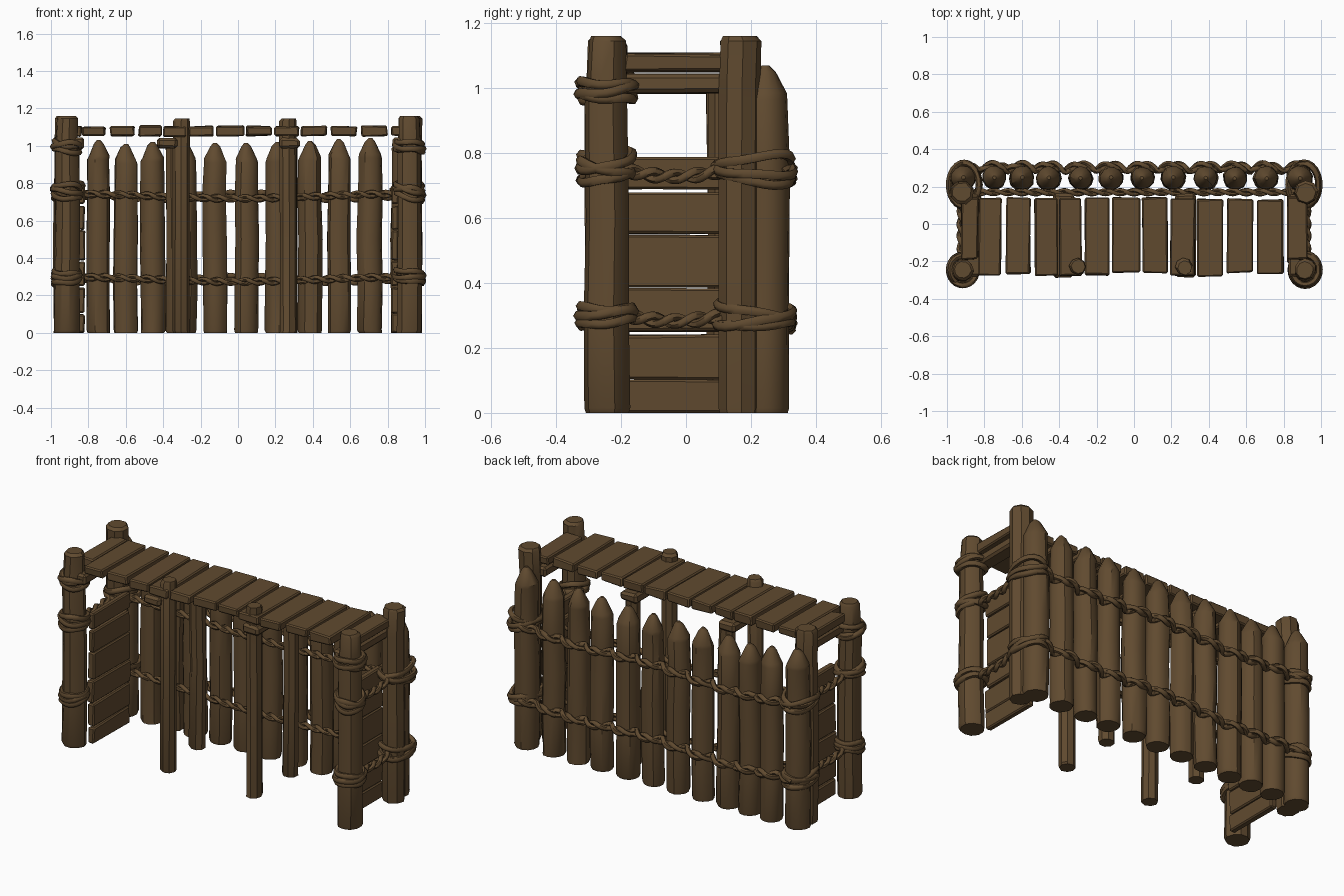
import bpy, bmesh, math, random
from mathutils import Vector

if "Cube" in bpy.data.objects:
    bpy.data.objects.remove(bpy.data.objects["Cube"])

random.seed(4)
wood = bpy.data.materials.new("brown wood")
wood.diffuse_color = (0.118, 0.069, 0.029, 1)
wood.use_nodes = True
wood.node_tree.nodes["Principled BSDF"].inputs["Base Color"].default_value = wood.diffuse_color
R = random.uniform


def finish(ob, angle=35):
    ob.data.materials.clear()
    ob.data.materials.append(wood)
    bpy.ops.object.select_all(action='DESELECT')
    ob.select_set(True)
    bpy.context.view_layer.objects.active = ob
    bpy.ops.object.shade_smooth_by_angle(angle=math.radians(angle))
    return ob


def mesh_object(name, bm, angle=35):
    bmesh.ops.recalc_face_normals(bm, faces=bm.faces[:])
    me = bpy.data.meshes.new(name)
    bm.to_mesh(me)
    bm.free()
    ob = bpy.data.objects.new(name, me)
    bpy.context.collection.objects.link(ob)
    return finish(ob, angle)


def log(name, x, y, profile, sides=12, rough=0.04, lean=0.004):
    """Upright rough log, profile is a list of (radius, z)."""
    bm = bmesh.new()
    side_k = [1 + R(-rough, rough) for _ in range(sides)]
    turn = R(0, 1)
    rings = []
    for r, z in profile:
        ox, oy = R(-lean, lean), R(-lean, lean)
        ring = []
        for i in range(sides):
            a = math.tau * i / sides + turn
            k = r * side_k[i] * (1 + R(-0.02, 0.02))
            ring.append(bm.verts.new((x + ox + k * math.cos(a), y + oy + k * math.sin(a), z)))
        rings.append(ring)
    for a, b in zip(rings, rings[1:]):
        for i in range(sides):
            j = (i + 1) % sides
            bm.faces.new((a[i], a[j], b[j], b[i]))
    bm.faces.new(rings[0])
    bm.faces.new(rings[-1])
    return mesh_object(name, bm)


def board(name, lo, hi, jitter=0.005, bevel=0.007):
    """Worn board between two corners."""
    bm = bmesh.new()
    bmesh.ops.create_cube(bm, size=1)
    for v in bm.verts:
        v.co = Vector([(lo[k] + hi[k]) / 2 + v.co[k] * (hi[k] - lo[k]) + R(-jitter, jitter)
                       for k in range(3)])
        v.co.z = max(v.co.z, 0)
    bmesh.ops.bevel(bm, geom=bm.edges[:], offset=bevel, segments=1, affect='EDGES')
    return mesh_object(name, bm, 25)


def tube(name, paths, radius, cyclic=False):
    cu = bpy.data.curves.new(name, 'CURVE')
    cu.dimensions = '3D'
    cu.bevel_depth = radius
    cu.bevel_resolution = 1
    cu.use_fill_caps = True
    for pts in paths:
        sp = cu.splines.new('POLY')
        sp.points.add(len(pts) - 1)
        for p, c in zip(sp.points, pts):
            p.co = (*c, 1)
        sp.use_cyclic_u = cyclic
    ob = bpy.data.objects.new(name, cu)
    bpy.context.collection.objects.link(ob)
    bpy.ops.object.select_all(action='DESELECT')
    ob.select_set(True)
    bpy.context.view_layer.objects.active = ob
    bpy.ops.object.convert(target='MESH')
    return finish(bpy.context.view_layer.objects.active, 60)


def twisted(name, path, axis, radius=0.012, pitch=0.15, steps=150):
    """Two strands wound round a path; axis is the sideways direction."""
    strands = []
    for ph in (0, math.pi):
        pts = []
        for i in range(steps + 1):
            p = Vector(path(i / steps))
            s = p.x if axis.y else p.y
            a = math.tau * s / pitch + ph
            pts.append(p + axis * math.cos(a) * radius * 0.9 + Vector((0, 0, math.sin(a) * radius * 0.95)))
        strands.append(pts)
    return tube(name, strands, radius)


def wrap(name, x, y, z, rx, ry):
    """Three uneven rope loops tied round a post."""
    loops = []
    for k in (-1, 0, 1):
        tx, ty, ph = R(-0.02, 0.02), R(-0.02, 0.02), R(0, 6)
        g = R(-0.004, 0.005) + (0.004 if k == 0 else 0)
        pts = []
        for i in range(24):
            a = math.tau * i / 24
            c, s = math.cos(a), math.sin(a)
            pts.append((x + (rx + g) * c, y + (ry + g) * s,
                        z + k * 0.021 + tx * c + ty * s + 0.004 * math.sin(3 * a + ph)))
        loops.append(pts)
    return tube(name, loops, 0.016, True)


# Palisade of pointed logs
xs = [-0.915, -0.745, -0.6, -0.455, -0.285, -0.125, 0.045, 0.21, 0.385, 0.54, 0.705, 0.885]
tops = [1.06, 1.03, 1.01, 1.02, 1.02, 1.015, 1.015, 1.02, 1.025, 1.035, 1.04, 1.07]
for x, t in zip(xs, tops):
    r = 0.07 if abs(x) > 0.8 else R(0.062, 0.067)
    log("palisade_log", x, 0.247, [(r * 0.95, 0), (r, 0.015), (r, 0.25), (r * 1.01, 0.5), (r * 0.97, 0.75),
        (r * 0.94, t - 0.105), (r * 0.88, t - 0.085), (r * 0.42, t - 0.02), (r * 0.15, t)])

# Corner posts with wraps
for sx in (-1, 1):
    log("front_corner_post", sx * 0.915, -0.245, [(0.066, 0), (0.07, 0.015), (0.069, 0.3), (0.067, 0.6),
        (0.065, 0.95), (0.06, 1.04), (0.057, 1.145), (0.045, 1.16)], 10)
    log("rear_corner_post", sx * 0.918, 0.168, [(0.06, 0), (0.064, 0.015), (0.064, 0.5),
        (0.064, 1.0), (0.064, 1.145), (0.052, 1.16)], 8)
    for z in (0.305, 0.755, 0.995):
        wrap("front_post_rope", sx * 0.915, -0.245, z, 0.07, 0.078)
    for z in (0.295, 0.75):
        wrap("rear_post_rope", sx * 0.908, 0.21, z, 0.077, 0.112)

# Inner supports and the cross beams they carry
for xf, xr, xb in ((-0.3, -0.345, -0.38), (0.27, 0.275, 0.275)):
    log("front_support", xf, -0.23, [(0.044, 0), (0.046, 0.01), (0.045, 0.6), (0.046, 1.13), (0.038, 1.145)], 8)
    log("rear_support", xr, 0.105, [(0.043, 0), (0.045, 0.01), (0.044, 0.5), (0.044, 1.0)], 8)
    board("cross_beam", (xb - 0.056, -0.285, 0.987), (xb + 0.056, 0.16, 1.043), 0.004, 0.014)
for sx in (-1, 1):
    board("end_beam", (sx * 0.87 - 0.045, -0.28, 0.985), (sx * 0.87 + 0.045, 0.16, 1.043), 0.004, 0.012)

# Roof planks
edges = [(-0.925, -0.835), (-0.83, -0.71), (-0.685, -0.555), (-0.53, -0.41), (-0.4, -0.28), (-0.265, -0.13),
         (-0.115, 0.03), (0.045, 0.18), (0.195, 0.325), (0.335, 0.475), (0.495, 0.635), (0.66, 0.8), (0.82, 0.925)]
for a, b in edges:
    end = abs(a + b) > 1.7
    board("roof_plank", (a, -0.19 if end else -0.27 + R(-0.01, 0.01), 1.052),
          (b, 0.14 + R(-0.008, 0.004), 1.105))

# Side walls of horizontal boards
bands = [(0, 0.1), (0.105, 0.24), (0.252, 0.382), (0.388, 0.545), (0.552, 0.678), (0.69, 0.785)]
for sx in (-1, 1):
    for a, b in bands:
        board("side_wall_board", (sx * 0.84 - 0.02, -0.2 + R(-0.01, 0.01), a),
              (sx * 0.84 + 0.02, 0.15, b), 0.004)

# Twisted ropes: inside and outside of the palisade, and along both ends
Y, X = Vector((0, 1, 0)), Vector((1, 0, 0))


def weave(x):
    d = min(abs(x - c) for c in xs)
    return 0.317 - 0.034 * min(1, d / 0.08) ** 2


for z in (0.285, 0.73):
    twisted("inner_rope", lambda t, z=z: (-0.86 + 1.72 * t, 0.17, z + 0.012 * math.cos(t * math.tau)), Y)
    twisted("outer_rope", lambda t, z=z: (-0.93 + 1.86 * t, weave(-0.93 + 1.86 * t),
                                          z + 0.01 * math.cos(t * 12)), Y, 0.014, 0.17, 260)
    for sx in (-1, 1):
        twisted("end_rope", lambda t, z=z, s=sx: (s * 0.925, -0.2 + 0.33 * t,
                                                  z + 0.018 - 0.02 * math.sin(t * math.pi)), X, 0.013, 0.13, 50)
